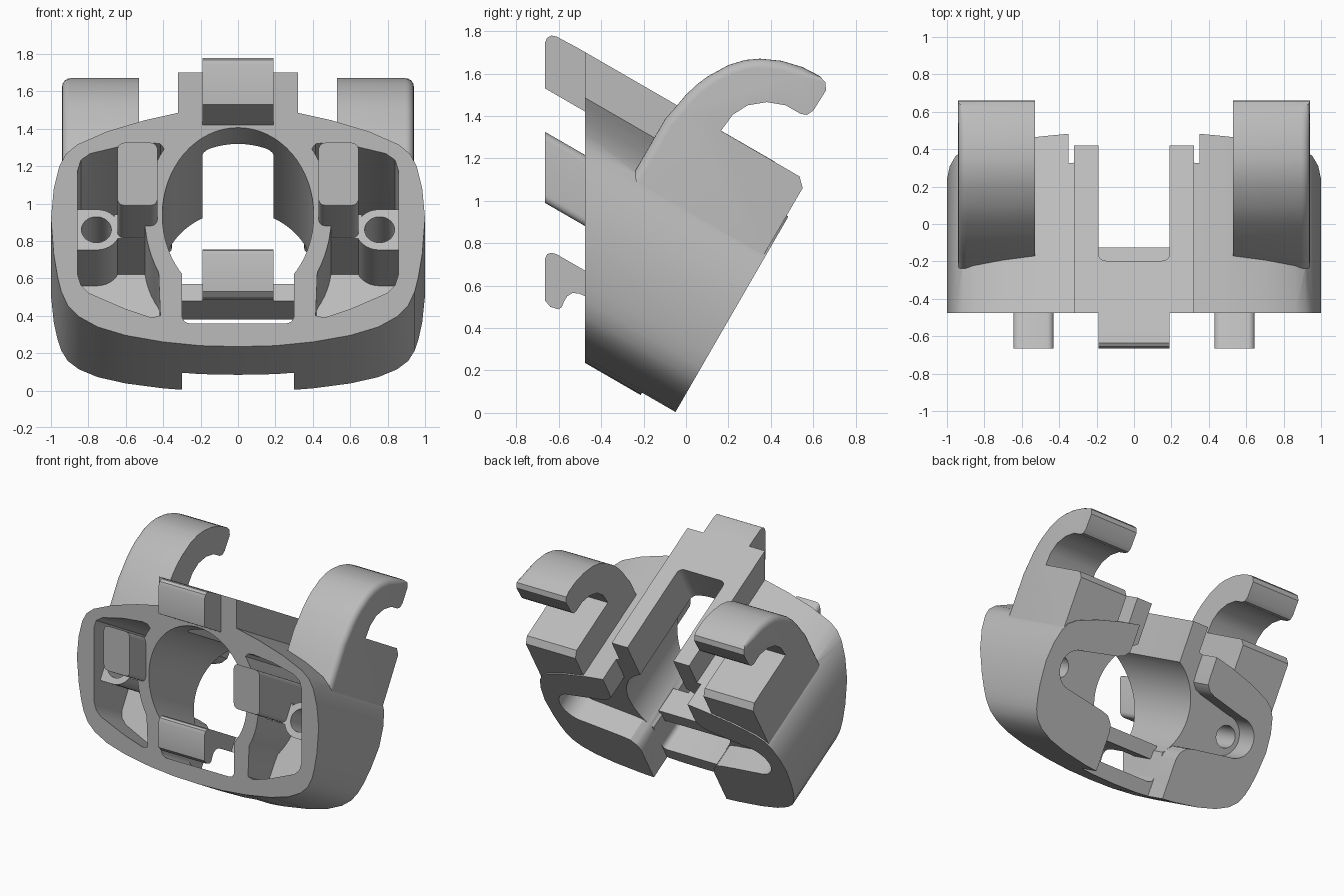
import bpy, bmesh, math
from mathutils import Vector

if "Cube" in bpy.data.objects:
    bpy.data.objects.remove(bpy.data.objects["Cube"])

C, S = math.cos(math.radians(30)), 0.5
FRONT, BACK, STEP, FLOOR = -0.475, -0.045, -0.227, -0.34   # front y, then depths along the tilted axis

mat = bpy.data.materials.new("plain grey")
mat.diffuse_color = (0.5, 0.5, 0.5, 1)
mat.use_nodes = True
mat.node_tree.nodes["Principled BSDF"].inputs["Base Color"].default_value = mat.diffuse_color


def world(x, u, v):
    """Tilted frame: u runs back and down, v runs up and back."""
    return Vector((x, C * u + S * v, -S * u + C * v))


def front_u(y, v):
    return (y - S * v) / C


def v_at(z, y=FRONT):
    return S * y + C * z


def solid(name, ring_a, ring_b, bevel=0, bevel_test=None):
    bm = bmesh.new()
    a = [bm.verts.new(p) for p in ring_a]
    b = [bm.verts.new(p) for p in ring_b]
    n = len(a)
    bm.faces.new(a)
    bm.faces.new(b[::-1])
    for i in range(n):
        bm.faces.new((a[i], b[i], b[(i + 1) % n], a[(i + 1) % n]))
    bmesh.ops.recalc_face_normals(bm, faces=bm.faces)
    if bevel:
        bm.verts.index_update()
        edges = [e for e in bm.edges if not bevel_test or bevel_test(e)]
        bmesh.ops.bevel(bm, geom=edges, offset=bevel, segments=5, profile=0.5, affect='EDGES')
    me = bpy.data.meshes.new(name)
    bm.to_mesh(me)
    bm.free()
    me.materials.append(mat)
    ob = bpy.data.objects.new(name, me)
    bpy.context.collection.objects.link(ob)
    return ob


def prism(name, pts, u1, u0=None, y0=None, s=1, **kw):
    """Extrude (x, v) points along the tilted axis, from depth u0 or from the upright plane y0."""
    a = [world(s * x, u0 if y0 is None else front_u(y0, v), v) for x, v in pts]
    return solid(name, a, [world(s * x, u1, v) for x, v in pts], **kw)


def side_prism(name, pts, x0, x1, **kw):
    """Extrude a (y, z) side profile across x."""
    return solid(name, [(x0, y, z) for y, z in pts], [(x1, y, z) for y, z in pts], **kw)


def box(x0, x1, v0, v1, r=0):
    if not r:
        return [(x0, v0), (x1, v0), (x1, v1), (x0, v1)]
    out = []
    for cx, cv, t in ((x1 - r, v0 + r, -90), (x1 - r, v1 - r, 0), (x0 + r, v1 - r, 90), (x0 + r, v0 + r, 180)):
        out += arc(cx, cv, r, t, t + 90, 5)
    return out


def arc(cx, cv, r, a0, a1, n):
    return [(cx + r * math.cos(math.radians(a0 + (a1 - a0) * i / n)),
             cv + r * math.sin(math.radians(a0 + (a1 - a0) * i / n))) for i in range(n + 1)]


def combine(target, other, op):
    m = target.modifiers.new("join", 'BOOLEAN')
    m.operation, m.object, m.solver = op, other, 'EXACT'
    bpy.context.view_layer.objects.active = target
    bpy.ops.object.modifier_apply(modifier=m.name)
    bpy.data.objects.remove(other)


def yz(u, v):
    p = world(0, u, v)
    return (p.y, p.z)


# Main shell: barrel-shaped front outline pushed along the tilted axis
half = [(0, .235), (.2, .24), (.4, .26), (.6, .295), (.75, .34), (.85, .395), (.91, .455), (.945, .53),
        (.965, .61), (.985, .73), (1, .92), (.985, 1.08), (.955, 1.2), (.92, 1.265), (.86, 1.315),
        (.7, 1.385), (.5, 1.445), (.32, 1.485), (0, 1.505)]
outline = half + [(-x, z) for x, z in half[-2:0:-1]]
body = prism("body", [(x, v_at(z)) for x, z in outline], BACK, y0=FRONT)

# Raised rail block along the top
combine(body, prism("rail", box(-.32, .32, .85, 1.235), STEP, y0=FRONT), 'UNION')

# Curved hooks with their base blocks
hook = [yz(-.778, .78), yz(-.778, 1.0), yz(-.778, 1.15), (-.05, 1.44), (0, 1.5), (.05, 1.547), (.1, 1.585),
        (.2, 1.64), (.28, 1.664), (.35, 1.67), (.45, 1.66), (.55, 1.63), (.63, 1.588), (.657, 1.56), (.66, 1.52),
        (.6, 1.425), (.57, 1.405), (.54, 1.41), (.47, 1.45), (.38, 1.465), (.29, 1.45), (.22, 1.405),
        (.165, 1.33), (.535, 1.115), (.55, 1.06), yz(-.055, .78)]
for s in (1, -1):
    combine(body, side_prism("hook", hook, s * .53, s * .94, bevel=.045,
                             bevel_test=lambda e: all(len(hook) <= w.index <= len(hook) + 12 for w in e.verts)),
            'UNION')

# Front pockets and the screw bosses inside them
pocket = ([(.415, .11), (.46, .10), (.6, .14), (.80, .215), (.84, .25), (.858, .30), (.858, .78), (.84, .83),
           (.79, .86), (.62, .895), (.46, .91), (.415, .905)] + arc(0, .575, .5, 38, -32, 14))
boss = arc(.755, .575, .125, 90, 270, 16)
boss = [(.9, .70)] + boss + [(.9, .45)]
for s in (1, -1):
    combine(body, prism("pocket", pocket, FLOOR, u0=-2, s=s), 'DIFFERENCE')
    combine(body, prism("boss", boss, FLOOR + .03, u0=-.724, s=s), 'UNION')
    combine(body, prism("web", box(.44, .66, .52, .67), FLOOR + .03, u0=-.724, s=s), 'UNION')

# Central bore, lower slot, open slot in the rail
combine(body, prism("bore", arc(0, .575, .405, 0, 354.375, 63), 1, u0=-2), 'DIFFERENCE')
combine(body, prism("lower_slot", box(-.3, .3, .074, .4, .04), 1, u0=-2), 'DIFFERENCE')
combine(body, prism("rail_slot", box(-.19, .19, .6, 1.6), .6, u0=-.94, bevel=.04), 'DIFFERENCE')

# Rear recess: centre channel with a rounded horn to each side
horn = [(.26, -.3), (.30, -.02), (.30, .27), (.315, .325), (.36, .37), (.42, .385)]
horn += arc(.725, .575, .145, -90, 90, 18)
horn += [(.44, .78), (.39, .80), (.355, .84), (.35, .9), (.35, 1.6)]
rear = horn + [(-x, v) for x, v in reversed(horn)]
combine(body, prism("rear_recess", rear, 1, u0=STEP), 'DIFFERENCE')

# Screw holes
for s in (1, -1):
    combine(body, prism("screw_hole", arc(.757, .575, .08, 0, 348.75, 31), 1, u0=-2, s=s), 'DIFFERENCE')

# Top tab
top_tab = [(-.665, 1.53), (-.665, 1.745), (-.655, 1.768), (-.635, 1.779), (-.61, 1.774),
           yz(-1.3, 1.235), yz(-.96, 1.235), yz(-.96, .992)]
side_prism("top_tab", top_tab, -.19, .19)

# Lower tab with a catch under its tip, and the bridge that carries it
low_tab = [(-.665, .53), (-.665, .725), (-.655, .748), (-.635, .755), (-.61, .748), yz(-.75, .343),
           yz(-.344, .343), yz(-.344, .24), (-.475, .55), (-.505, .563), (-.535, .565), (-.56, .55),
           (-.575, .525), (-.585, .5), (-.6, .488), (-.64, .5)]
side_prism("lower_tab", low_tab, -.19, .19)
prism("bridge", box(-.315, .315, .24, .343), -.344, u0=-.544)

# Side tabs standing out of the pockets
for s in (1, -1):
    prism("side_tab_" + ("right" if s > 0 else "left"), box(.43, .645, .525, .815, .035), FLOOR + .02,
          y0=-.665, s=s)

# Smooth shading with crisp edges
bpy.ops.object.select_all(action='DESELECT')
for ob in bpy.context.collection.objects:
    ob.select_set(True)
bpy.context.view_layer.objects.active = body
bpy.ops.object.shade_smooth_by_angle(angle=math.radians(30))
